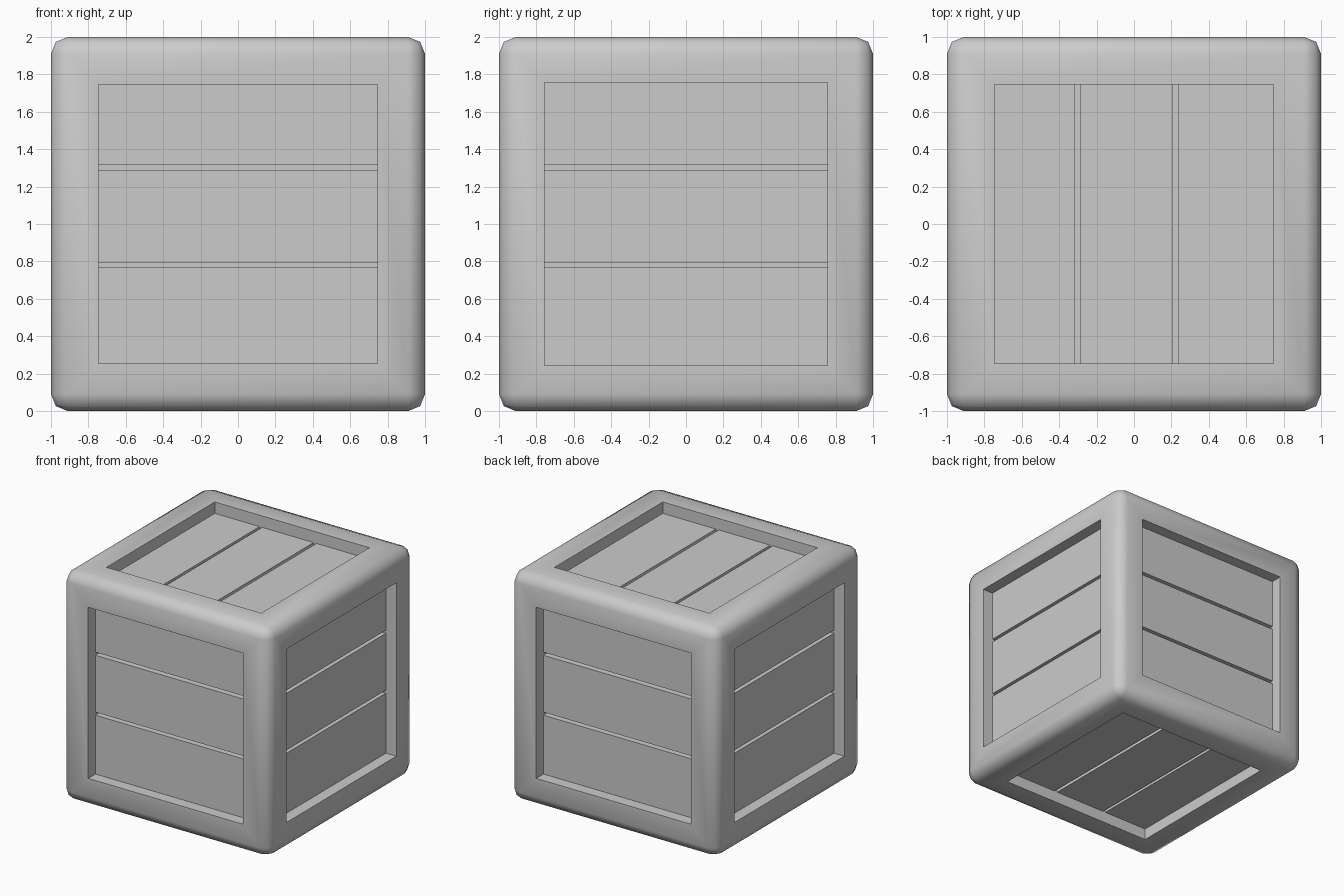
import bpy, bmesh, math
from mathutils import Vector

if "Cube" in bpy.data.objects:
    bpy.data.objects.remove(bpy.data.objects["Cube"])

RECESS, GROOVE, BEVEL = 0.10, 0.05, 0.09
SIDE_GROOVES = [(0.767, 0.793), (1.29, 1.317)]   # heights on the four sides
LID_GROOVES = [(-0.315, -0.29), (0.207, 0.235)]  # x positions on top and bottom

bm = bmesh.new()
bmesh.ops.create_cube(bm, size=2)
bmesh.ops.translate(bm, verts=bm.verts, vec=(0, 0, 1))
cube_faces, cube_edges = list(bm.faces), list(bm.edges)


def cut_grooves(floor, axis, grooves):
    """Split a recessed panel into planks and sink the strips between them."""
    normal = floor.normal.copy()
    level = floor.calc_center_median().dot(normal)

    def panel():
        return [f for f in bm.faces if f.normal.dot(normal) > 0.99
                and abs(f.calc_center_median().dot(normal) - level) < 1e-4]

    for pos in [p for pair in grooves for p in pair]:
        faces = panel()
        geom = faces + list({e for f in faces for e in f.edges}) \
            + list({v for f in faces for v in f.verts})
        bmesh.ops.bisect_plane(bm, geom=geom, plane_co=axis * pos, plane_no=axis)
        bm.normal_update()
    strips = [f for f in panel()
              if any(a < f.calc_center_median().dot(axis) < b for a, b in grooves)]
    bmesh.ops.inset_individual(bm, faces=strips, thickness=0, depth=-GROOVE)
    bm.normal_update()


# Recessed, planked panel on each of the six faces
bm.normal_update()
for face in cube_faces:
    n = face.normal.copy()
    border = 0.243 if abs(n.x) > 0.5 else 0.253
    bmesh.ops.inset_individual(bm, faces=[face], thickness=border, depth=0,
                               use_even_offset=True)
    bmesh.ops.inset_individual(bm, faces=[face], thickness=0, depth=-RECESS)
    bm.normal_update()
    if abs(n.z) > 0.5:
        cut_grooves(face, Vector((1, 0, 0)), LID_GROOVES)
    else:
        cut_grooves(face, Vector((0, 0, 1)), SIDE_GROOVES)

# Rounded outer frame edges
bmesh.ops.bevel(bm, geom=cube_edges, offset=BEVEL, offset_type='OFFSET',
                segments=2, profile=0.5, affect='EDGES')
bmesh.ops.recalc_face_normals(bm, faces=bm.faces)

mesh = bpy.data.meshes.new("crate")
bm.to_mesh(mesh)
bm.free()
crate = bpy.data.objects.new("crate", mesh)
bpy.context.collection.objects.link(crate)
bpy.context.view_layer.objects.active = crate
crate.select_set(True)
bpy.ops.object.shade_smooth_by_angle(angle=math.radians(60))
